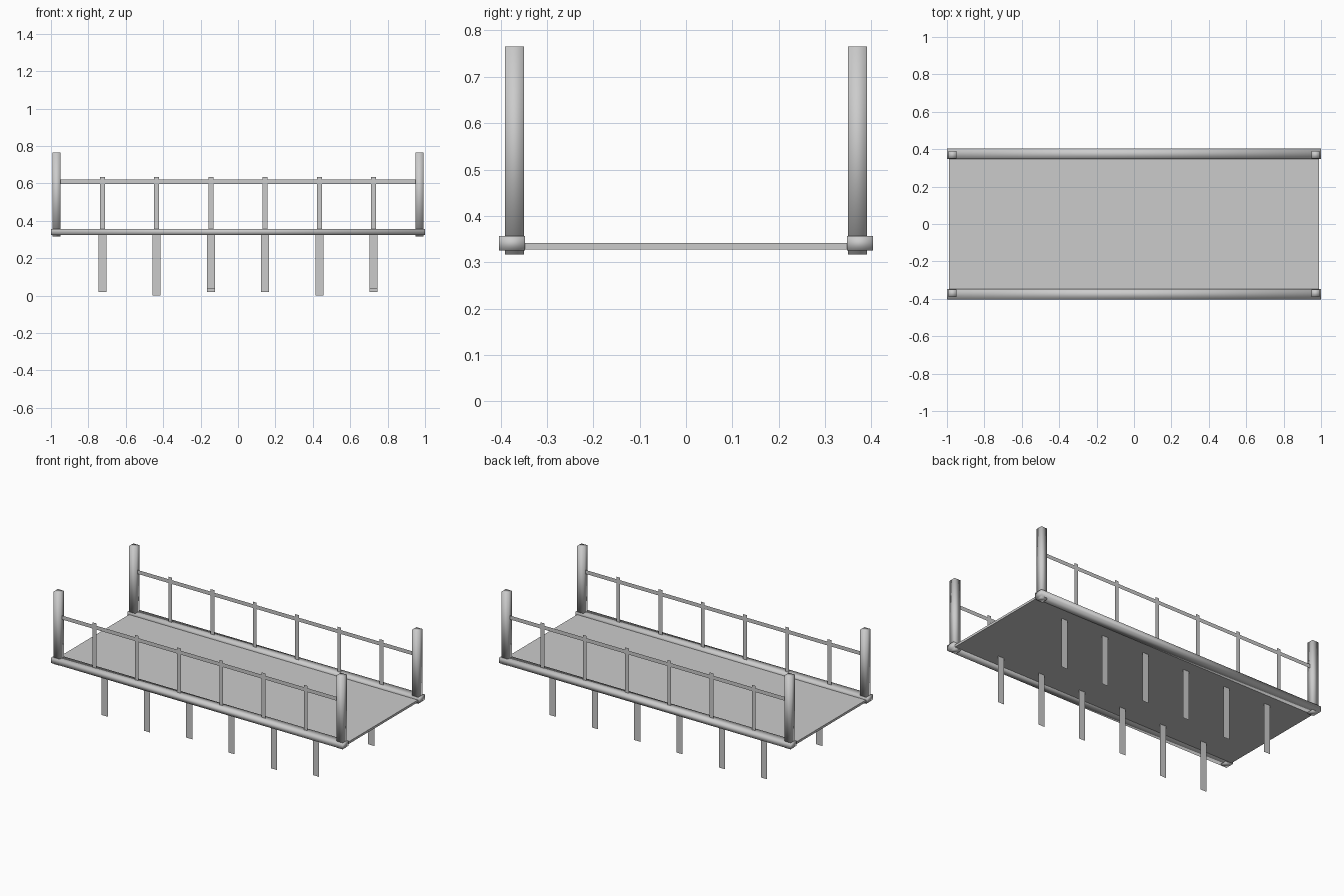
import bpy
from mathutils import Vector

if "Cube" in bpy.data.objects:
    bpy.data.objects.remove(bpy.data.objects["Cube"], do_unlink=True)

# One flat grey for the whole bridge
GREY = (0.6, 0.6, 0.6, 1.0)
grey = bpy.data.materials.new("plain grey")
grey.use_nodes = True
grey.diffuse_color = GREY
grey.node_tree.nodes["Principled BSDF"].inputs["Base Color"].default_value = GREY


def finish(obj, name):
    obj.name = name
    obj.data.name = name
    obj.data.materials.append(grey)
    return obj


def box(name, low, high, smooth=False):
    low, high = Vector(low), Vector(high)
    bpy.ops.mesh.primitive_cube_add(size=1)
    obj = bpy.context.object
    for v in obj.data.vertices:
        v.co = (low + high) / 2 + v.co * (high - low)
    if smooth:
        bpy.ops.object.shade_smooth()
    return finish(obj, name)


def strip(name, x, width, y, bottom, top):
    """Paper-thin upright strip facing front and back."""
    mesh = bpy.data.meshes.new(name)
    a, b = x - width / 2, x + width / 2
    mesh.from_pydata([(a, y, bottom), (b, y, bottom), (b, y, top), (a, y, top)],
                     [], [(0, 1, 2, 3)])
    obj = bpy.data.objects.new(name, mesh)
    bpy.context.collection.objects.link(obj)
    return finish(obj, name)


# Deck slab
box("deck", (-0.99, -0.37, 0.327), (0.99, 0.37, 0.341))

# Height of each pile's foot, from -x to +x
feet = {"front": (0.02, 0, 0.035, 0.02, 0, 0.035),
        "back": (0.02, 0.005, 0.02, 0.02, 0.02, 0.02)}

for side, s in (("front", -1), ("back", 1)):
    # Edge beam, softly shaded
    box(side + "_edge_beam", (-1, s * 0.375 - 0.028, 0.325),
        (1, s * 0.375 + 0.028, 0.357), smooth=True)
    # Corner posts
    for end, e in (("right", -1), ("left", 1)):
        box(f"{side}_{end}_post", (e * 0.97 - 0.021, s * 0.37 - 0.021, 0.317),
            (e * 0.97 + 0.021, s * 0.37 + 0.021, 0.765), smooth=True)
    # Handrail, balusters and the piles below the deck
    strip(side + "_handrail", 0, 1.9, s * 0.37, 0.596, 0.62)
    for i, foot in enumerate(feet[side]):
        x = -0.725 + 0.29 * i
        strip(f"{side}_baluster_{i + 1}", x, 0.026, s * 0.371, 0.34, 0.635)
        strip(f"{side}_pile_{i + 1}", x, 0.042, s * 0.27, foot, 0.33)
